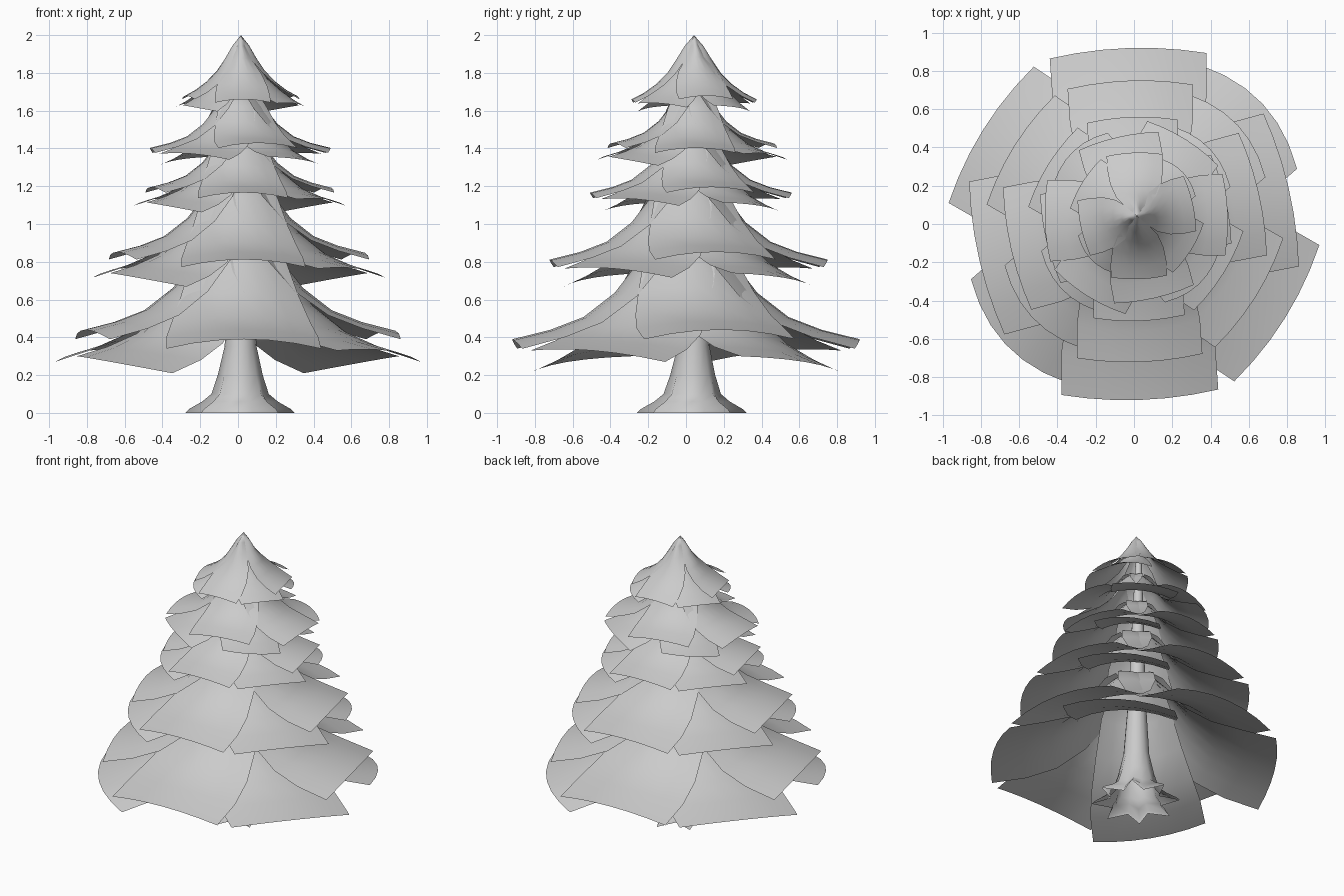
import bpy
import bmesh
from math import sin, cos, radians, pi
from mathutils import Vector

cube = bpy.data.objects.get("Cube")
if cube:
    bpy.data.objects.remove(cube, do_unlink=True)

grey = bpy.data.materials.new("plain_grey")
grey.use_nodes = True
colour = (0.6, 0.6, 0.6, 1)
grey.diffuse_color = colour
grey.node_tree.nodes["Principled BSDF"].inputs["Base Color"].default_value = colour


def axis(z):
    """Slightly leaning centre line of the tree."""
    return Vector((0.01 * z, 0.028 * z, z))


def add_grid(name, rows, closed=False):
    """Skin a list of point rows into one smooth surface."""
    bm = bmesh.new()
    grid = [[bm.verts.new(p) for p in row] for row in rows]
    for a, b in zip(grid, grid[1:]):
        n = len(a)
        for i in range(n if closed else n - 1):
            j = (i + 1) % n
            bm.faces.new((a[i], a[j], b[j], b[i]))
    bmesh.ops.remove_doubles(bm, verts=bm.verts, dist=0.0005)
    mesh = bpy.data.meshes.new(name)
    bm.to_mesh(mesh)
    bm.free()
    mesh.materials.append(grey)
    mesh.shade_smooth()
    obj = bpy.data.objects.new(name, mesh)
    bpy.context.collection.objects.link(obj)


# Bough profiles: fraction of reach, fraction of height
BOUGH = [(0.06, 1), (0.16, 0.93), (0.27, 0.74), (0.41, 0.44),
         (0.59, 0.21), (0.78, 0.09), (1, 0)]
CROWN = [(0, 1), (0.15, 0.83), (0.27, 0.64), (0.42, 0.42),
         (0.6, 0.24), (0.8, 0.1), (1, 0)]

# Boughs of one tier:
# angle, reach, half width, rim height, top height, droop, twist, rim curve
LAYOUT = [
    (272, 0.92, 0.41, 0.39, 0.95, 0.05, 0.0, 0.04),
    (13, 0.83, 0.41, 0.44, 0.95, 0.05, 0.0, 0.04),
    (328, 0.93, 0.42, 0.33, 0.9, 0.03, -0.03, 0.05),
    (43, 0.92, 0.37, 0.27, 0.9, 0.015, -0.045, 0.1),
]


def add_bough(name, spec, scale, base, turn, top_z, profile):
    angle, reach, half, rim, top, droop, twist, curve = spec
    a = radians(angle + turn)
    out, side = Vector((cos(a), sin(a), 0)), Vector((-sin(a), cos(a), 0))
    peak = top_z if top_z else base + top * scale
    low = base + rim * scale
    centre = axis(base)
    rows = []
    for f, h in profile:
        # narrow near the trunk and wrapped round it, wide and flat at the rim
        width = half * (0.25 + 1.6 * f - 0.85 * f * f)
        if profile is CROWN:
            width *= min(1, f * 2.2)
        wrap = curve + (0.15 - curve) * (1 - f)
        row = []
        for k in range(-3, 4):
            u = k / 3
            r = reach * f - wrap * u * u * min(1, 4 * f)
            z = low + (peak - low) * h + scale * f * (twist * u - droop * u * u)
            p = out * r * scale + side * width * u * scale
            row.append(p + Vector((centre.x, centre.y, z)))
        rows.append(row)
    add_grid(name, rows)


# Five tiers, each a smaller copy: scale, base height, turn, crown tip
TIERS = [(1, 0, 0, None), (0.8, 0.5, 0, None), (0.58, 0.94, 0, None),
         (0.52, 1.2, 90, None), (0.36, 1.52, 0, 2.0)]
for t, (scale, base, turn, tip) in enumerate(TIERS, 1):
    for b, spec in enumerate(LAYOUT, 1):
        for half_turn, label in ((0, "a"), (180, "b")):
            top_z = tip if tip is None or b < 3 else tip - 0.04
            add_bough(f"tier_{t}_bough_{b}{label}", spec, scale, base,
                      turn + half_turn, top_z, CROWN if tip else BOUGH)

# Trunk with star-shaped root flare: height, radius, root depth
RINGS = [(0, 0.23, 0.06), (0.02, 0.22, 0.05), (0.06, 0.17, 0.03),
         (0.1, 0.14, 0.012), (0.2, 0.115, 0.004), (0.35, 0.085, 0),
         (0.8, 0.055, 0), (1.3, 0.04, 0), (1.8, 0.02, 0)]
SIDES = 16
trunk_rows = []
for z, r, root in RINGS:
    c = axis(z) + Vector((0.01, 0.03, 0))
    trunk_rows.append([c + Vector((cos(2 * pi * i / SIDES), sin(2 * pi * i / SIDES), 0))
                       * (r + (root if i % 2 == 0 else -root)) for i in range(SIDES)])
add_grid("trunk", trunk_rows, closed=True)
